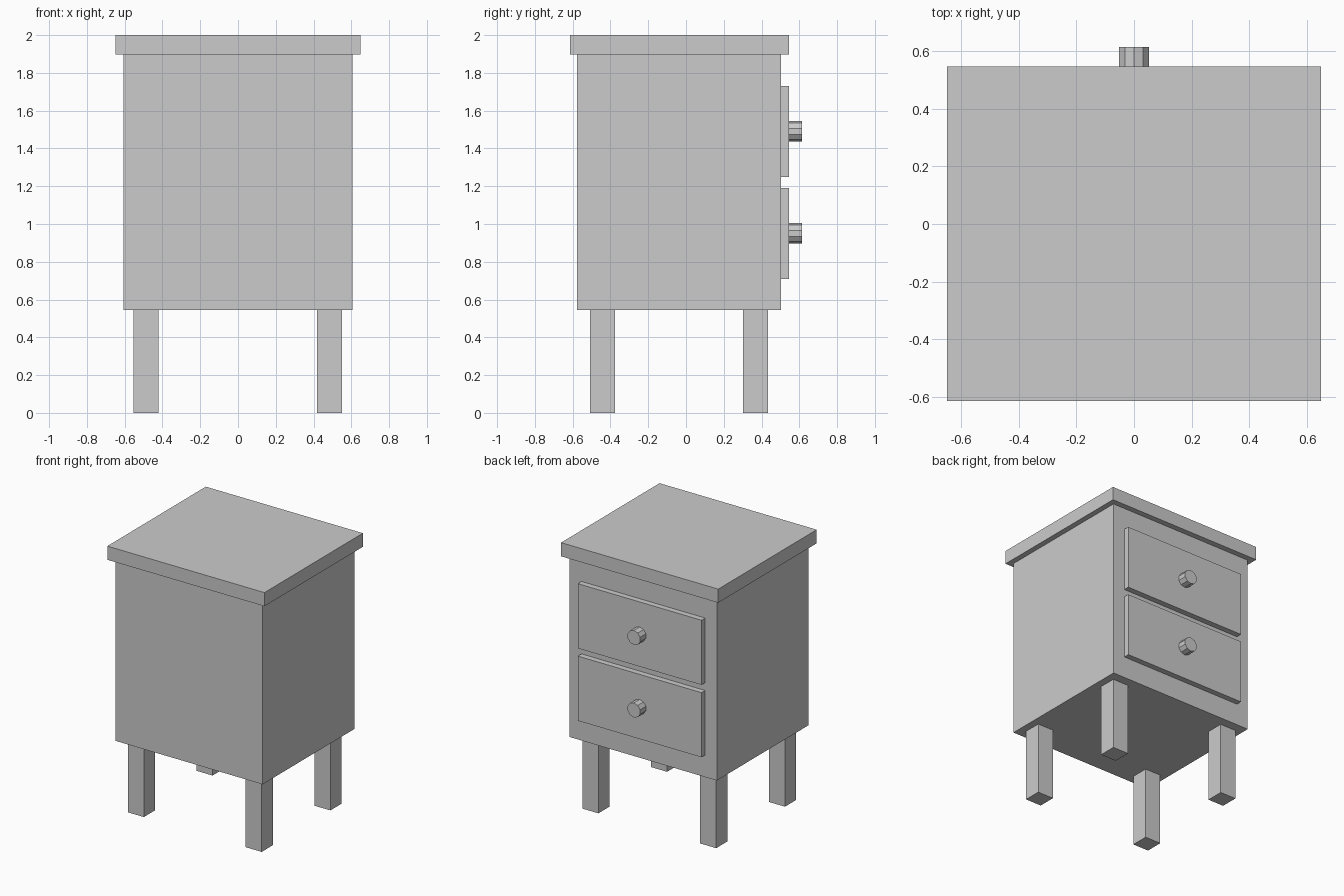
import bpy
import math

if "Cube" in bpy.data.objects:
    bpy.data.objects.remove(bpy.data.objects["Cube"])


def box(name, x, y, z):
    """Box from (min, max) extents on each axis."""
    bpy.ops.mesh.primitive_cube_add(
        size=1, location=[(a + b) / 2 for a, b in (x, y, z)])
    ob = bpy.context.object
    ob.name = name
    ob.scale = [b - a for a, b in (x, y, z)]
    bpy.ops.object.transform_apply(location=False, rotation=False, scale=True)
    return ob


# Cabinet and overhanging top
box("cabinet_body", (-0.607, 0.607), (-0.577, 0.503), (0.545, 1.898))
box("table_top", (-0.648, 0.648), (-0.614, 0.546), (1.898, 2.0))

# Four square legs
for side, cx in (("left", -0.487), ("right", 0.485)):
    for end, cy in (("front", -0.442), ("back", 0.368)):
        box(f"{end}_{side}_leg", (cx - 0.066, cx + 0.066),
            (cy - 0.066, cy + 0.066), (0, 0.545))

# Two drawers on the +y side, each with a ten-sided knob
for label, cz in (("lower", 0.95), ("upper", 1.49)):
    box(f"{label}_drawer", (-0.51, 0.51), (0.503, 0.546),
        (cz - 0.241, cz + 0.241))
    bpy.ops.mesh.primitive_cylinder_add(
        vertices=10, radius=0.054, depth=0.068,
        location=(0, 0.58, cz), rotation=(math.pi / 2, 0, 0))
    bpy.context.object.name = f"{label}_drawer_knob"
